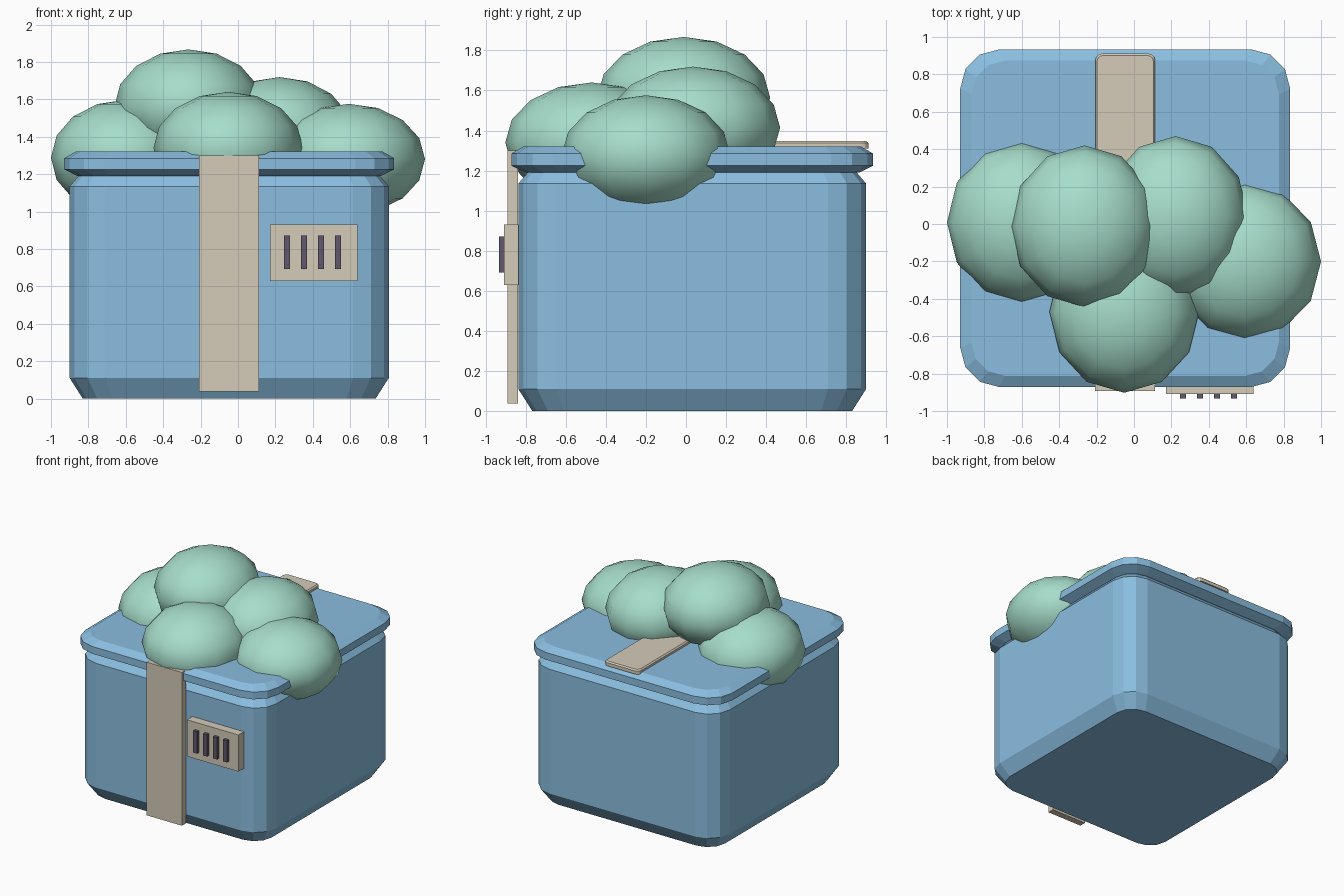
import bpy, bmesh, math

if "Cube" in bpy.data.objects:
    bpy.data.objects.remove(bpy.data.objects["Cube"])


def material(name, rgb):
    lin = [((c / 255 + 0.055) / 1.055) ** 2.4 for c in rgb]
    m = bpy.data.materials.new(name)
    m.diffuse_color = (*lin, 1)
    m.use_nodes = True
    m.node_tree.nodes["Principled BSDF"].inputs["Base Color"].default_value = m.diffuse_color
    return m


BLUE = material("box blue", (138, 190, 224))
GREEN = material("soft green", (166, 221, 203))
CREAM = material("strap cream", (213, 203, 184))
DARK = material("slot dark", (98, 88, 108))
CX, CY = -0.047, 0.031


def add_object(name, bm, mat):
    bmesh.ops.recalc_face_normals(bm, faces=bm.faces)
    me = bpy.data.meshes.new(name)
    bm.to_mesh(me)
    bm.free()
    me.materials.append(mat)
    ob = bpy.data.objects.new(name, me)
    bpy.context.collection.objects.link(ob)
    return ob


def rounded_stack(name, center, hx, hy, r, levels, mat, seg=3):
    """Loft of rounded rectangles; levels are (height, inset)."""
    bm = bmesh.new()
    rings = []
    for z, inset in levels:
        ring = []
        for k, (sx, sy) in enumerate([(1, 1), (-1, 1), (-1, -1), (1, -1)]):
            rad = max(r - inset * 0.5, 0.005)
            for i in range(seg + 1):
                a = math.pi / 2 * (k + i / seg)
                ring.append(bm.verts.new((
                    center[0] + sx * (hx - inset - rad) + rad * math.cos(a),
                    center[1] + sy * (hy - inset - rad) + rad * math.sin(a), z)))
        rings.append(ring)
    n = len(rings[0])
    for lo, hi in zip(rings, rings[1:]):
        for i in range(n):
            j = (i + 1) % n
            bm.faces.new((lo[i], lo[j], hi[j], hi[i]))
    bm.faces.new(rings[0][::-1])
    bm.faces.new(rings[-1])
    return add_object(name, bm, mat)


def box(name, x, y, z, mat):
    bm = bmesh.new()
    bmesh.ops.create_cube(bm, size=1)
    for v in bm.verts:
        v.co = [(a + b) / 2 + c * (b - a) for (a, b), c in zip((x, y, z), v.co)]
    return add_object(name, bm, mat)


# Container and lid with chamfered rims
rounded_stack("container_body", (CX, CY), 0.853, 0.868, 0.19,
              [(0, 0.07), (0.11, 0), (1.135, 0), (1.2, 0.055)], BLUE)
rounded_stack("lid", (CX, CY), 0.882, 0.903, 0.21,
              [(1.19, 0.07), (1.225, 0), (1.285, 0), (1.32, 0.06)], BLUE)

# Straps over the lid and down the front
rounded_stack("top_strap", (CX, CY), 0.16, 0.88, 0.035,
              [(1.31, 0), (1.337, 0), (1.347, 0.01)], CREAM)
box("front_strap", (-0.208, 0.113), (-0.892, -0.838), (0.037, 1.3), CREAM)

# Label plate with four slots
box("label_plate", (0.17, 0.64), (-0.908, -0.835), (0.63, 0.932), CREAM)
for i in range(4):
    x = 0.262 + i * 0.091
    box(f"label_slot_{i + 1}", (x - 0.017, x + 0.017), (-0.934, -0.9),
        (0.692, 0.872), DARK)

# Rounded mounds heaped on the lid
mounds = [((-0.6, 0.008, 1.288), (0.4, 0.432, 0.31)),
          ((-0.265, -0.012, 1.565), (0.395, 0.432, 0.302)),
          ((0.222, 0.035, 1.415), (0.39, 0.435, 0.304)),
          ((0.592, -0.2, 1.28), (0.408, 0.42, 0.296)),
          ((-0.052, -0.47, 1.34), (0.4, 0.432, 0.3))]
for i, (c, s) in enumerate(mounds):
    bm = bmesh.new()
    bmesh.ops.create_uvsphere(bm, u_segments=12, v_segments=8, radius=1)
    for v in bm.verts:
        v.co = [p + q * w for p, q, w in zip(c, v.co, s)]
    for f in bm.faces:
        f.smooth = True
    add_object(f"mound_{i + 1}", bm, GREEN)
